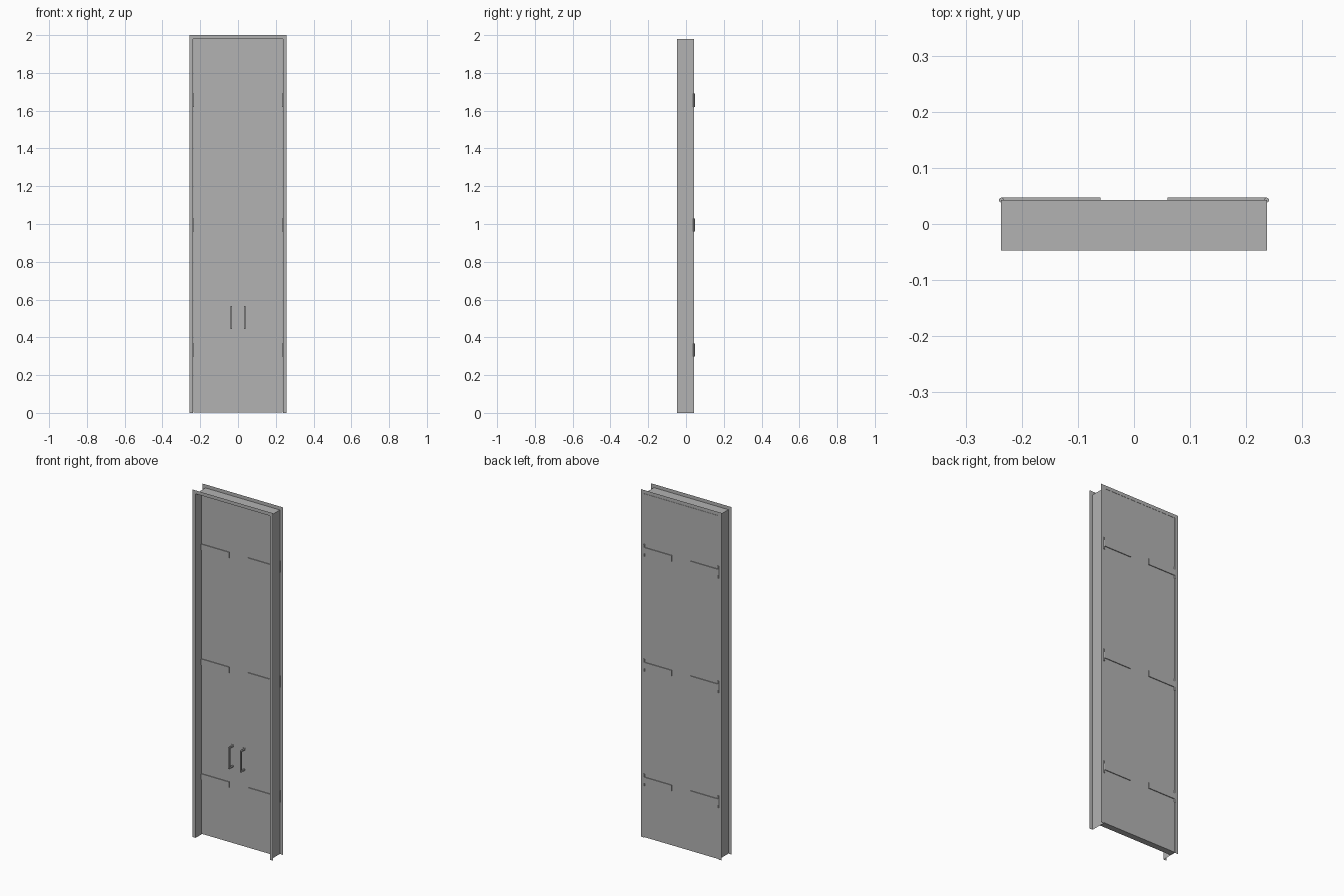
import bpy
import bmesh
from mathutils import Matrix, Vector

if "Cube" in bpy.data.objects:
    bpy.data.objects.remove(bpy.data.objects["Cube"], do_unlink=True)

# Main dimensions
HALF_W, HEAD, LIP = 0.237, 1.98, 0.02
FRONT, BACK = -0.047, 0.0425
DOOR_FRONT = 0.007
HINGE_HEIGHTS = (0.333, 0.994, 1.655)

grey = bpy.data.materials.new("painted_grey")
grey.use_nodes = True
grey.diffuse_color = (0.45, 0.45, 0.45, 1)
grey.node_tree.nodes["Principled BSDF"].inputs["Base Color"].default_value = grey.diffuse_color


def finish(name, bm):
    mesh = bpy.data.meshes.new(name)
    bm.to_mesh(mesh)
    bm.free()
    mesh.materials.append(grey)
    obj = bpy.data.objects.new(name, mesh)
    bpy.context.collection.objects.link(obj)
    return obj


def box(name, x, y, z):
    """Box spanning the given (low, high) ranges."""
    spans = [sorted(s) for s in (x, y, z)]
    bm = bmesh.new()
    centre = Vector([sum(s) / 2 for s in spans])
    size = [s[1] - s[0] for s in spans]
    bmesh.ops.create_cube(bm, size=1, matrix=Matrix.Translation(centre) @ Matrix.Diagonal((*size, 1)))
    return finish(name, bm)


def cylinder(name, x, y, z, radius, height):
    bm = bmesh.new()
    bmesh.ops.create_cone(bm, cap_ends=True, segments=16, radius1=radius, radius2=radius,
                          depth=height, matrix=Matrix.Translation((x, y, z)))
    for face in bm.faces:
        face.smooth = len(face.verts) == 4
    return finish(name, bm)


# Folded sheet frame: channel profile swept up, across and down the opening
profile = [(LIP, FRONT), (0, FRONT), (0, BACK), (LIP, BACK)]
bm = bmesh.new()
rows = []
for out, y in profile:
    w, top = HALF_W + out, HEAD + out
    path = [(-w, 0), (-w, top), (w, top), (w, 0)]
    rows.append([bm.verts.new((x, y, z)) for x, z in path])
for a, b in zip(rows, rows[1:]):
    for i in range(3):
        bm.faces.new((a[i], b[i], b[i + 1], a[i + 1]))
finish("door_frame", bm)

for side, label in ((-1, "right"), (1, "left")):
    # Door leaf
    box(f"{label}_door_leaf", (0, side * (HALF_W - 0.0005)), (DOOR_FRONT, BACK), (0.003, HEAD - 0.001))

    # Hinges: strap on both faces of the leaf and a round knuckle at the jamb
    for i, z in enumerate(HINGE_HEIGHTS, 1):
        span = (side * 0.06, side * (HALF_W - 0.001))
        height = (z - 0.017, z + 0.017)
        box(f"{label}_back_strap_{i}", span, (BACK, 0.047), height)
        box(f"{label}_front_strap_{i}", span, (DOOR_FRONT - 0.0045, DOOR_FRONT), height)
        cylinder(f"{label}_hinge_knuckle_{i}", side * 0.236, 0.0425, z, 0.0045, 0.07)

    # Pull handle: back plate, grip and two stand-offs
    x = side * 0.037
    box(f"{label}_handle_plate", (x - 0.01, x + 0.01), (DOOR_FRONT - 0.002, DOOR_FRONT), (0.393, 0.57))
    box(f"{label}_handle_grip", (x - 0.004, x + 0.004), (-0.031, -0.023), (0.443, 0.567))
    for name, z in (("lower", 0.443), ("upper", 0.559)):
        box(f"{label}_handle_{name}_post", (x - 0.004, x + 0.004), (-0.023, DOOR_FRONT), (z, z + 0.008))
